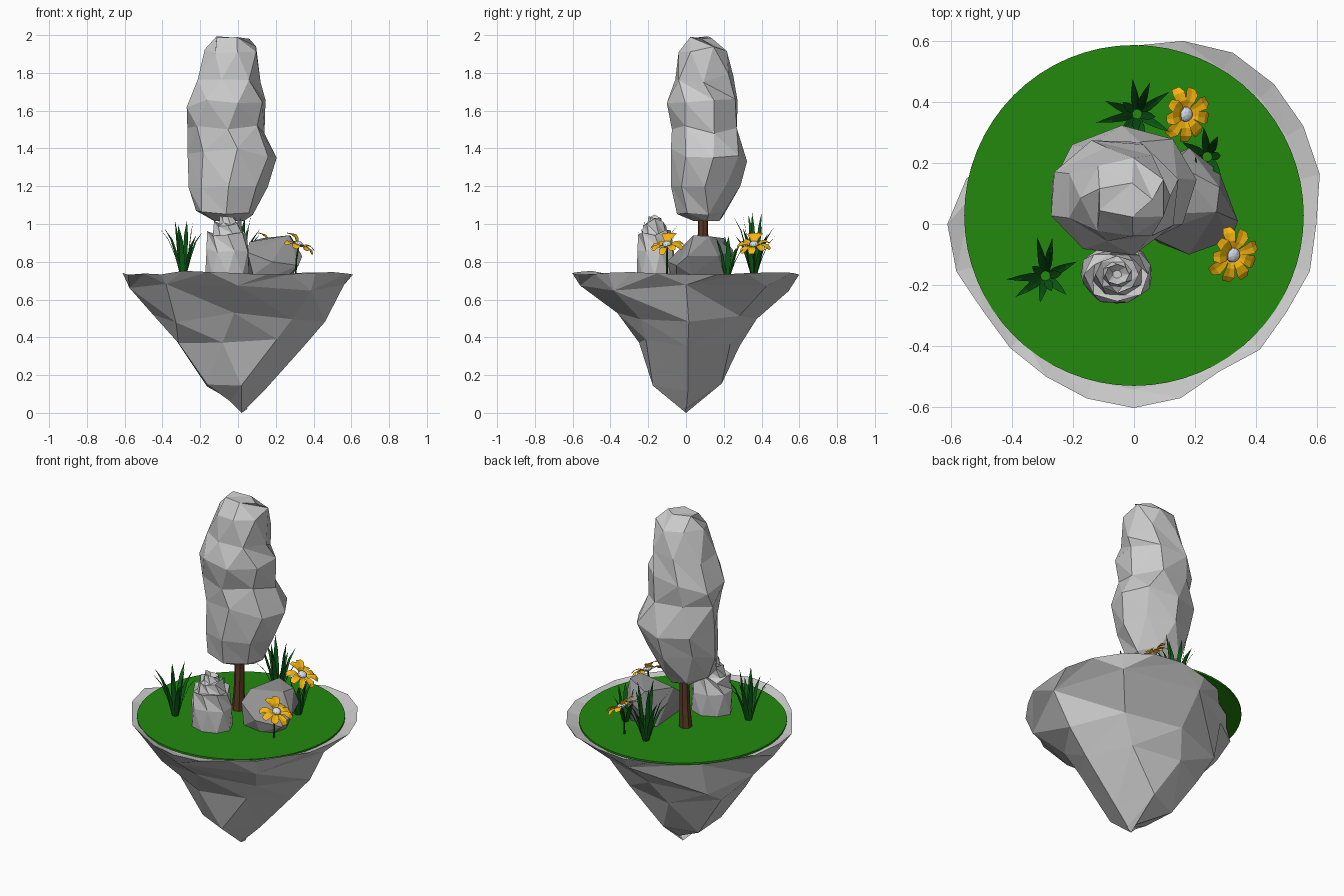
import bpy, bmesh, random
from math import sin, cos, pi, tau, radians
from mathutils import Matrix, Vector

if "Cube" in bpy.data.objects:
    bpy.data.objects.remove(bpy.data.objects["Cube"])

rnd = random.Random(7)


def material(name, rgb):
    m = bpy.data.materials.new(name)
    m.diffuse_color = (*rgb, 1)
    m.use_nodes = True
    m.node_tree.nodes["Principled BSDF"].inputs["Base Color"].default_value = m.diffuse_color
    return m


GRASS = material("grass", (0.016, 0.25, 0.004))
BLADE = material("blade", (0.004, 0.11, 0.008))
BARK = material("bark", (0.11, 0.045, 0.018))
PETAL = material("petal", (0.95, 0.48, 0.005))
HEART = material("heart", (0.66, 0.74, 0.88))
STEM = material("stem", (0.02, 0.08, 0.015))
DARK_ROCK = material("dark_rock", (0.3, 0.3, 0.3))


def finish(name, bm, *mats, closed=True):
    bmesh.ops.remove_doubles(bm, verts=bm.verts, dist=1e-5)
    if closed:
        bmesh.ops.recalc_face_normals(bm, faces=bm.faces)
    me = bpy.data.meshes.new(name)
    bm.to_mesh(me)
    bm.free()
    for m in mats:
        me.materials.append(m)
    ob = bpy.data.objects.new(name, me)
    bpy.context.collection.objects.link(ob)
    return ob


def ring(n, z, x0, x1, y0, y1, jr=0.0, jz=0.0, phase=0.0):
    """Rough ring of n points inside a bounding box."""
    pts = []
    for i in range(n):
        a = tau * (i + phase) / n
        k = 1 + rnd.uniform(-jr, jr)
        pts.append(Vector(((x0 + x1) / 2 + k * (x1 - x0) / 2 * cos(a),
                           (y0 + y1) / 2 + k * (y1 - y0) / 2 * sin(a),
                           z + rnd.uniform(-jz, jz))))
    return pts


def loft(name, rings, *mats):
    """Zip rings of any point count together with triangles, cap both ends."""
    bm = bmesh.new()
    vs = [[bm.verts.new(p) for p in r] for r in rings]
    for a, b in zip(vs, vs[1:]):
        i = j = 0
        while i < len(a) or j < len(b):
            va, vb = a[i % len(a)], b[j % len(b)]
            if j >= len(b) or (i < len(a) and (i + 1) / len(a) <= (j + 1) / len(b)):
                i += 1
                third = a[i % len(a)]
            else:
                j += 1
                third = b[j % len(b)]
            if len({va, vb, third}) == 3:
                bm.faces.new((va, vb, third))
    for r in (vs[0], vs[-1]):
        if len(r) > 2:
            bmesh.ops.triangulate(bm, faces=[bm.faces.new(r)])
    return finish(name, bm, *mats)


def leaf(bm, mat, sections, fold):
    """Creased strip along local x; sections are (distance, height, half width)."""
    rows = [[bm.verts.new(mat @ Vector((d, s * w, h + abs(s) * w * fold)))
             for s in (-1, 0, 1)] for d, h, w in sections]
    for a, b in zip(rows, rows[1:]):
        for k in (0, 1):
            bm.faces.new((a[k], b[k], b[k + 1], a[k + 1]))


# Floating rock island: pointed bottom, uneven raised rim, recessed top
radii = [.60, .64, .655, .585, .49, .50, .61, .565, .58, .60, .565, .58]
rim, inner = [], []
for i in range(24):
    r = (radii[i // 2] + radii[(i + i % 2) // 2 % 12]) / 2 * (1 + (i % 2) * .012) + rnd.uniform(-.008, .008)
    p = Vector((r * cos(i * tau / 24), r * sin(i * tau / 24), .71))
    outside = (p.xy - Vector((0, .03))).length > .572
    if outside:
        p.z = .745 + rnd.uniform(-.015, .012)
    rim.append(p)
    inner.append(Vector((p.x * .9, p.y * .9, .72 if outside else .705)))
under = [Vector((p.x * .94, p.y * .93, .66 + rnd.uniform(-.03, .03))) for p in rim[::3]]
loft("island_rock", [
    [Vector((.02, 0, 0)), Vector((.05, .0, .02)), Vector((-.04, -.04, .06))],
    ring(5, .14, -.2, .13, -.18, .2, .05, .03),
    ring(7, .36, -.35, .33, -.27, .29, .06, .03),
    ring(8, .5, -.48, .44, -.37, .4, .07, .04),
    under, rim, inner])

# Grass disc on top
loft("grass_disc", [ring(64, z, -.556, .556, -.53, .586) for z in (.722, .733)], GRASS)

# Tree trunk
loft("tree_trunk", [ring(7, z, x - r, x + r, .09 - r, .09 + r)
                    for z, x, r in ((.73, -.06, .037), (.85, -.055, .03), (1.1, -.05, .026))], BARK)

# Tall lumpy faceted tree crown
loft("tree_crown", [
    ring(5, 1.015, -.14, .03, .04, .18),
    ring(7, 1.06, -.23, .09, -.05, .22, .04, .015, .3),
    ring(8, 1.2, -.265, .165, -.08, .28, .05, .03),
    ring(8, 1.37, -.265, .22, -.075, .335, .06, .04, .1),
    ring(7, 1.5, -.265, .14, -.08, .28, .04, .03, .3),
    ring(8, 1.63, -.29, .15, -.11, .28, .05, .04, .4),
    ring(7, 1.78, -.225, .12, -.07, .255, .07, .03),
    ring(7, 1.92, -.17, .105, -.05, .22, .08, .02, .5),
    ring(5, 1.99, -.13, .06, .02, .14, .05, .01)])

# Small stacked standing stone with a jagged crown
spec = [(.73, .115, 0), (.86, .12, .01), (.95, .105, .03), (.94, .085, .01),
        (1.01, .07, .025), (1.0, .05, .01), (1.04, .04, .012), (1.01, .015, 0)]
loft("standing_stone", [ring(8, z, -.055 - r, -.055 + r, -.165 - r * .85, -.165 + r * .85, .05, jz, (k % 2) * .4)
                        for k, (z, r, jz) in enumerate(spec)])

# Boulder: hull of a few corners
bm = bmesh.new()
for p in [(.08, -.06, .73), (.2, -.08, .73), (.27, -.05, .73), (.29, .03, .73), (.22, .2, .73), (.06, .19, .73),
          (.05, -.04, .85), (.18, -.1, .8), (.32, -.05, .78), (.34, .01, .83), (.28, .17, .83), (.18, .25, .86),
          (.06, .03, .905), (.27, .04, .94), (.28, .12, .935), (.13, .2, .925)]:
    bm.verts.new(p)
bmesh.ops.convex_hull(bm, input=bm.verts)
finish("boulder", bm, DARK_ROCK)

# Grass tufts: slim blades arching outward
for t, (x, y, h, reach, n) in enumerate([(-.29, -.17, .28, .11, 10), (.01, .36, .32, .13, 11),
                                         (.24, .22, .2, .085, 7)]):
    bm = bmesh.new()
    for i in range(n):
        k, s = rnd.uniform(.65, 1), rnd.uniform(.7, 1.1)
        if i % 4 == 0:
            k, s = 1.03, .4
        m = Matrix.Translation((x, y, .73)) @ Matrix.Rotation(tau * i / n + rnd.uniform(-.2, .2), 4, 'Z')
        leaf(bm, m, [(.015, 0, .01), (.02 + .2 * reach * s, h * k * .4, .014),
                     (.02 + .5 * reach * s, h * k * .75, .01), (.01 + reach * s, h * k, 0)], .35)
    finish(f"grass_tuft_{t + 1}", bm, BLADE, closed=False)

# Flowers: bent stem, tilted wheel of separate petals (rear ones lifted), pale heart
for t, (x, y, z, heading) in enumerate([(.32, -.1, .885, -20), (.165, .36, .885, -10)]):
    head = (Matrix.Translation((x, y, z)) @ Matrix.Rotation(radians(heading), 4, 'Z')
            @ Matrix.Rotation(radians(24), 4, 'Y'))
    bm = bmesh.new()
    for i in range(9):
        a = tau * i / 9
        lift = .5 if cos(a) < -.6 else rnd.uniform(-.1, .1)
        m = head @ Matrix.Rotation(a, 4, 'Z') @ Matrix.Rotation(-lift, 4, 'Y')
        leaf(bm, m, [(.012, 0, .006), (.045, .012, .016), (.072, .008, .022), (.09, -.006, .014)], .15)
    finish(f"flower_petals_{t + 1}", bm, PETAL, closed=False)
    bm = bmesh.new()
    bmesh.ops.create_icosphere(bm, subdivisions=2, radius=.025,
                               matrix=head @ Matrix.Translation((0, 0, .01)) @ Matrix.Diagonal((1, 1, .6, 1)))
    finish(f"flower_heart_{t + 1}", bm, HEART)
    loft(f"flower_stem_{t + 1}", [ring(5, h, x + d - .005, x + d + .005, y - .005, y + .005)
                                  for h, d in ((.73, -.015), (.81, -.012), (z, 0))], STEM)
